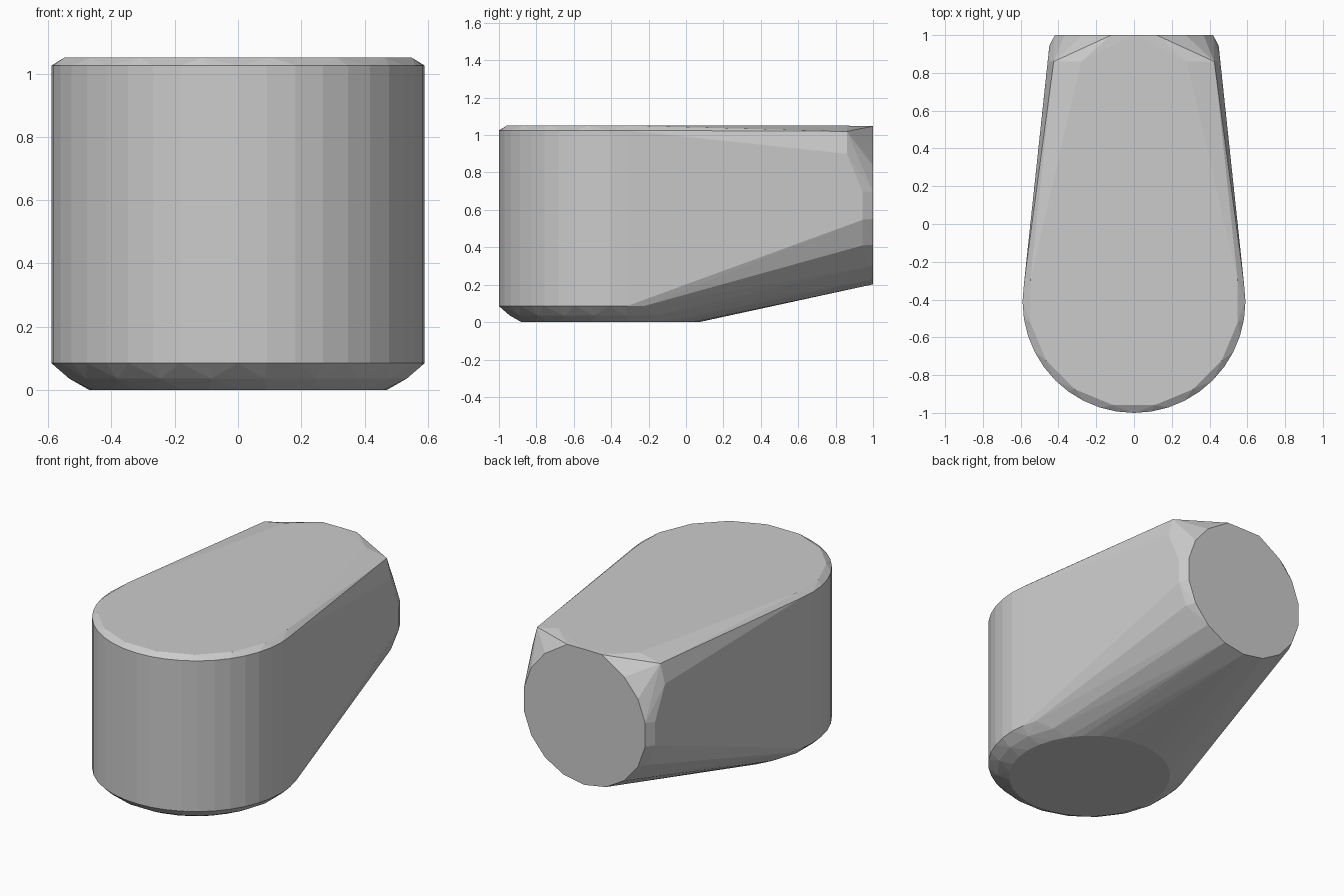
import bpy, bmesh, math

if "Cube" in bpy.data.objects:
    bpy.data.objects.remove(bpy.data.objects["Cube"])

bm = bmesh.new()


def ring(n, rx, ry, place, phase=0.0):
    """Add an elliptical ring of points; place maps 2D to 3D."""
    for i in range(n):
        a = 2 * math.pi * (i + phase) / n
        bm.verts.new(place(rx * math.cos(a), ry * math.sin(a)))


# Rounded front column: base disc, bevelled wall, top rim
ring(32, 0.47, 0.475, lambda u, v: (u, v - 0.405, 0.0))
ring(20, 0.54, 0.54, lambda u, v: (u, v - 0.41, 0.036), 0.5)
ring(40, 0.59, 0.59, lambda u, v: (u, v - 0.41, 0.085))
ring(40, 0.59, 0.59, lambda u, v: (u, v - 0.41, 1.025))
ring(16, 0.56, 0.56, lambda u, v: (u, v - 0.41, 1.05), 0.5)

# Tapered tail: round end face and a slightly wider rim ahead of it
ring(18, 0.425, 0.423, lambda u, v: (u, 1.0, 0.625 + v), 0.5)
ring(18, 0.455, 0.42, lambda u, v: (u, 0.945, 0.62 + v), 0.5)

# Squarer upper shoulders of the tail
for s in (-1, 1):
    for p in ((0.28, 0.86, 1.05), (0.425, 0.86, 1.02), (0.457, 0.86, 0.9),
              (0.12, 1.0, 1.047)):
        bm.verts.new((s * p[0], p[1], p[2]))

# Wrap a single convex skin over the rings and merge flat areas
hull = bmesh.ops.convex_hull(bm, input=bm.verts[:])
inside = {v for v in hull["geom_interior"] if isinstance(v, bmesh.types.BMVert)}
inside |= {v for v in bm.verts if not v.link_faces}
bmesh.ops.delete(bm, geom=list(inside), context='VERTS')
bmesh.ops.dissolve_limit(bm, angle_limit=math.radians(1),
                         verts=bm.verts[:], edges=bm.edges[:])
bmesh.ops.recalc_face_normals(bm, faces=bm.faces[:])

mesh = bpy.data.meshes.new("tapered_body")
bm.to_mesh(mesh)
bm.free()
body = bpy.data.objects.new("tapered_body", mesh)
bpy.context.collection.objects.link(body)
